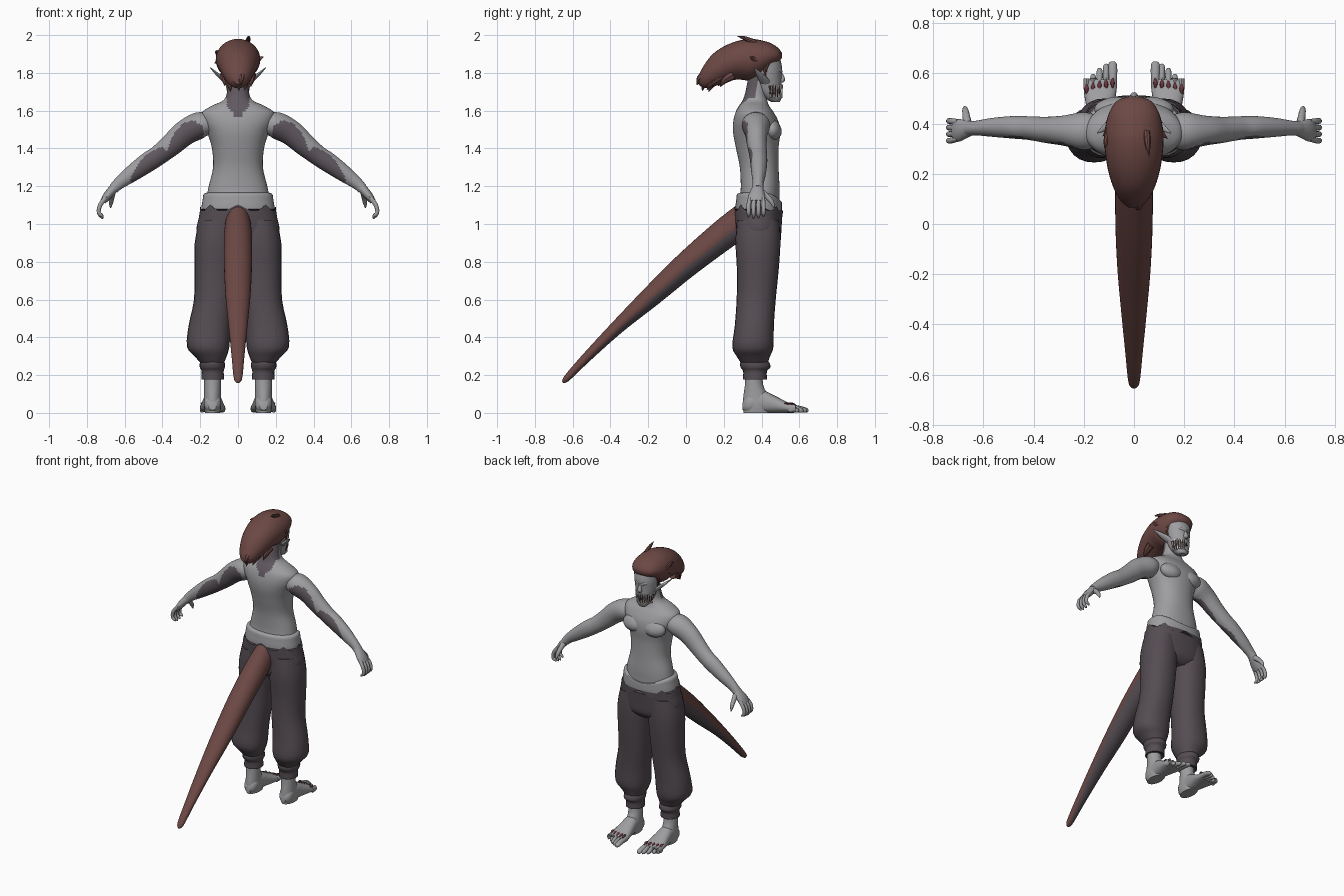
import bpy, bmesh, math
from mathutils import Vector

X, Y, Z = Vector((1, 0, 0)), Vector((0, 1, 0)), Vector((0, 0, 1))


def material(name, r, g, b):
    m = bpy.data.materials.new(name)
    lin = [(c / 255 / 12.92) if c < 10 else ((c / 255 + 0.055) / 1.055) ** 2.4 for c in (r, g, b)]
    m.diffuse_color = (*lin, 1)
    return m


SKIN = material("grey skin", 158, 158, 161)
HAIR = material("red brown hair", 108, 72, 68)
PANTS = material("charcoal cloth", 84, 76, 82)
PATCH = material("dark skin patch", 96, 88, 95)
TEETH = material("tooth white", 225, 222, 215)
MOUTH = material("mouth dark", 52, 38, 42)
NAIL = material("dark red", 105, 52, 62)


def finish(name, bm, mats, rule=None, mirror=False, angle=40):
    bmesh.ops.recalc_face_normals(bm, faces=bm.faces)
    bm.normal_update()
    if rule:
        for f in bm.faces:
            f.material_index = int(rule(f.calc_center_median(), f.normal))
    me = bpy.data.meshes.new(name)
    bm.to_mesh(me)
    bm.free()
    for m in mats:
        me.materials.append(m)
    ob = bpy.data.objects.new(name, me)
    bpy.context.collection.objects.link(ob)
    bpy.ops.object.select_all(action='DESELECT')
    ob.select_set(True)
    bpy.context.view_layer.objects.active = ob
    bpy.ops.object.shade_smooth_by_angle(angle=math.radians(angle))
    if mirror:
        ob.modifiers.new("mirror", 'MIRROR')
    return ob


def spline(rows, k):
    """Catmull-Rom rows of numbers, k steps per span."""
    out = []
    for i in range(len(rows) - 1):
        a, b, c, d = (rows[max(0, min(len(rows) - 1, i + o))] for o in (-1, 0, 1, 2))
        for s in range(k):
            t = s / k
            out.append([0.5 * (2 * q + (r - p) * t + (2 * p - 5 * q + 4 * r - w) * t * t
                               + (3 * q - p - 3 * r + w) * t ** 3) for p, q, r, w in zip(a, b, c, d)])
    return out + [list(rows[-1])]


def add_loft(bm, rows, ref=X, up=None, n=24, k=3, power=2.0, edit=None, caps=True):
    """rows: x, y, z, radius along ref, radius along up (up is square to the path by default)."""
    rows = spline(rows, k)
    pts = [Vector(r[:3]) for r in rows]
    rings = []
    for i, r in enumerate(rows):
        tan = (pts[min(i + 1, len(pts) - 1)] - pts[max(i - 1, 0)]).normalized()
        v = up or tan.cross(ref).normalized()
        ring = []
        for j in range(n):
            a = 2 * math.pi * j / n
            c, s = math.cos(a), math.sin(a)
            c = math.copysign(abs(c) ** (2 / power), c)
            s = math.copysign(abs(s) ** (2 / power), s)
            p = pts[i] + ref * max(r[3], .001) * c + v * max(r[4], .001) * s
            if edit:
                p = edit(p, a, i / (len(rows) - 1))
            ring.append(bm.verts.new(p))
        rings.append(ring)
    for a, b in zip(rings, rings[1:]):
        for j in range(n):
            bm.faces.new((a[j], a[(j + 1) % n], b[(j + 1) % n], b[j]))
    if caps:
        bm.faces.new(rings[0])
        bm.faces.new(rings[-1])


def loft(name, rows, mats, rule=None, mirror=False, angle=40, **kw):
    bm = bmesh.new()
    add_loft(bm, rows, **kw)
    return finish(name, bm, mats, rule, mirror, angle)


def column(rows):
    """z, x centre, half width, y back, y front -> loft rows."""
    return [(cx, (b + f) / 2, z, w, (f - b) / 2) for z, cx, w, b, f in rows]


# Torso and neck with a dark stripe down the nape
def nape(c, n):
    if c.z > 1.67:
        return n.y < 0
    return n.y < 0.2 and c.y < .4 and c.z > 1.55 and abs(c.x) < .06 * min(1, (c.z - 1.55) / .08)


loft("torso", column([
    (1.06, 0, .17, .275, .495), (1.14, 0, .165, .285, .495), (1.2, 0, .155, .29, .495),
    (1.3, 0, .132, .285, .49), (1.4, 0, .138, .265, .49), (1.48, 0, .162, .25, .498),
    (1.54, 0, .188, .25, .49), (1.59, 0, .19, .262, .465), (1.625, 0, .14, .28, .44),
    (1.655, 0, .078, .3, .43), (1.7, 0, .058, .315, .425), (1.78, 0, .056, .33, .44)]),
    [SKIN, PATCH], nape, up=Y, n=64, k=6, power=2.2)

# Chest muscles, low relief
loft("chest_muscle", [(.08, .40, 1.5, .03, .03), (.078, .45, 1.5, .08, .055), (.075, .485, 1.495, .066, .045),
                      (.072, .505, 1.49, .02, .015)], [SKIN], ref=X, up=Z, mirror=True)


# Hip band that dips in front
def band_edge(p, a, t):
    front = max(0, math.sin(a)) ** 3
    return p - Z * (.055 * front * t)


loft("hip_band", column([(1.0, 0, .195, .268, .502), (1.08, 0, .194, .262, .508), (1.13, 0, .187, .266, .508),
                         (1.16, 0, .18, .272, .505), (1.168, 0, .15, .3, .48)]),
     [SKIN], up=Y, n=48, power=2.2, edit=band_edge)


# Trousers: seat with a ragged waist
def ragged(p, a, t):
    if t < .999:
        return p
    saw = abs((a * 8 / (2 * math.pi)) % 1 - .5) * 2
    return p + Z * (.045 * (saw - .6) - .035 * max(0, math.sin(a)) ** 4)


loft("trouser_seat", column([(.86, 0, .10, .3, .46), (.9, 0, .19, .272, .498), (.97, 0, .219, .262, .505),
                             (1.03, 0, .208, .258, .509), (1.085, 0, .199, .257, .513)]),
     [PANTS], up=Y, n=64, power=2.3, edit=ragged)

# Trousers: baggy legs gathered into cuffs
loft("trouser_leg", column([
    (1.02, .11, .095, .27, .495), (.9, .117, .112, .262, .5), (.75, .122, .109, .27, .49),
    (.6, .128, .105, .268, .475), (.46, .15, .112, .258, .465), (.35, .158, .112, .245, .463),
    (.3, .145, .085, .268, .445), (.262, .136, .06, .293, .432)]),
    [PANTS], mirror=True, up=Y, power=2.2)
loft("trouser_cuff", column([(.28, .136, .056, .3, .425), (.265, .136, .066, .286, .442),
                             (.24, .136, .066, .29, .446), (.22, .134, .058, .303, .428),
                             (.178, .134, .06, .302, .428), (.18, .134, .045, .315, .415)]),
     [PANTS], mirror=True, up=Y)

# Ankles, feet and toes
loft("ankle", column([(.24, .135, .045, .315, .405), (.15, .135, .044, .312, .408), (.09, .135, .045, .304, .435),
                      (.04, .135, .046, .3, .45), (0, .135, .04, .305, .45)]), [SKIN], mirror=True, up=Y)
loft("foot", [(.135, .3, .035, .02, .02), (.135, .33, .05, .044, .05), (.135, .4, .06, .046, .06),
              (.135, .46, .048, .054, .048), (.135, .53, .03, .065, .03), (.135, .575, .02, .064, .02)],
     [SKIN], mirror=True, up=Z, power=2.3)
toes, nails = bmesh.new(), bmesh.new()
for i in range(5):
    x, tip, r = .085 + .026 * i, .648 - .006 * i * (1 + i * .6), .018 if i == 0 else .0125
    add_loft(toes, [(x, .54, .026, r, .02), (x, .58, .024, r, .018), (x, tip - .02, .016, r, .015),
                    (x, tip - .004, .013, r * .7, .01), (x, tip, .012, .002, .002)], up=Z, n=12)
    y = .562 - .006 * i
    add_loft(nails, [(x, y - .02, .05, .003, .002), (x, y, .05, .009, .006), (x, y + .02, .042, .002, .002)],
             up=Z, n=8)
finish("toes", toes, [SKIN], mirror=True)
finish("toe_marks", nails, [NAIL], mirror=True)


# Arms with dark patches on the rear underside
def arm_patch(c, n):
    d = n.dot(Vector((0, -.7, -.7)))
    return any(d > .2 + .7 * ((c.x - xc) / w) ** 2 for xc, w in ((.28, .1), (.47, .1)))


loft("arm", [(.14, .37, 1.525, .06, .05), (.2, .37, 1.523, .075, .07), (.28, .372, 1.483, .06, .067),
             (.35, .375, 1.422, .052, .06), (.42, .382, 1.365, .047, .053), (.48, .385, 1.325, .045, .052),
             (.56, .385, 1.268, .038, .044), (.63, .382, 1.215, .029, .032), (.66, .38, 1.185, .03, .027)],
     [SKIN, PATCH], arm_patch, mirror=True, ref=Y, n=40, k=6)

# Hands with curled fingers and a spread thumb
hand = bmesh.new()
add_loft(hand, [(.645, .38, 1.203, .026, .024), (.67, .377, 1.175, .036, .024), (.695, .373, 1.145, .045, .022),
                (.715, .372, 1.118, .042, .016)], ref=Y, n=16)
for i in range(4):
    y, low = .332 + .026 * i, 1.025 + .008 * abs(i - 1.3)
    add_loft(hand, [(.7, .34 + .022 * i, 1.14, .012, .013), (.73, y, 1.1, .012, .012), (.737, y, 1.06, .011, .011),
                    (.72, y, low + .008, .008, .008), (.714, y, low, .002, .002)], ref=Y, n=10)
add_loft(hand, [(.662, .395, 1.175, .018, .018), (.668, .43, 1.145, .015, .015), (.672, .455, 1.115, .012, .012),
                (.675, .468, 1.085, .003, .003)], ref=X, n=10)
finish("hand", hand, [SKIN], mirror=True)


# Head with an open dark mouth
def mouth(c, n):
    return 1.672 < c.z < 1.735 and c.y > .44 and n.y > -.1


loft("head", column([(1.645, 0, .025, .455, .495), (1.665, 0, .042, .42, .505), (1.70, 0, .056, .385, .502),
                     (1.74, 0, .066, .365, .505), (1.78, 0, .074, .355, .506), (1.83, 0, .08, .345, .508),
                     (1.88, 0, .08, .345, .495), (1.93, 0, .05, .37, .46)]),
     [SKIN, MOUTH], mouth, up=Y, n=48, k=6)
loft("nose", [(0, .495, 1.81, .008, .006), (0, .506, 1.785, .011, .012), (0, .511, 1.762, .016, .014),
              (0, .505, 1.748, .01, .008)], [SKIN], up=Y, n=12)
loft("brow", [(.008, .504, 1.806, .008, .008), (.035, .495, 1.815, .01, .01), (.064, .462, 1.832, .006, .008)],
     [SKIN], ref=Y, n=10, mirror=True)
loft("eye", [(.016, .5, 1.789, .004, .003), (.032, .493, 1.793, .006, .009), (.05, .477, 1.8, .004, .003)],
     [NAIL], ref=Y, n=10, mirror=True)

# Fangs around the jaw
teeth = bmesh.new()
for i in range(13):
    a = math.pi * (.02 + .96 * i / 12)
    x, y = .057 * math.cos(a), .447 + .062 * math.sin(a)
    for base, tip, s in ((1.738, 1.694, 1), (1.668, 1.708, .86)):
        add_loft(teeth, [(x * s, y - (1 - s) * .02, base, .0065, .006), (x * s, y, tip, .001, .001)],
                 up=Y, n=6, k=1)
finish("teeth", teeth, [TEETH])

# Pointed ears
loft("ear", [(.06, .42, 1.75, .028, .014), (.085, .405, 1.772, .027, .012), (.115, .385, 1.798, .017, .008),
             (.147, .362, 1.828, .002, .002)], [SKIN], ref=Y, n=14, mirror=True)

# Swept-back hair mass and loose locks
hair = bmesh.new()
add_loft(hair, [(0, y, (lo + hi) / 2, w, (hi - lo) / 2) for y, w, lo, hi in (
    (.508, .02, 1.88, 1.905), (.49, .068, 1.855, 1.93), (.45, .096, 1.825, 1.957), (.4, .112, 1.785, 1.972),
    (.34, .118, 1.76, 1.98), (.27, .113, 1.765, 1.968), (.2, .1, 1.748, 1.94), (.14, .08, 1.725, 1.898),
    (.095, .055, 1.72, 1.84), (.065, .022, 1.74, 1.785))], up=Z, n=32, k=4)
for x0, y0, z0, x1, y1, z1, r in (
        (0, .14, 1.79, .005, .085, 1.705, .03), (.05, .19, 1.79, .035, .11, 1.708, .028),
        (-.05, .19, 1.79, -.04, .12, 1.7, .028), (.07, .25, 1.79, .068, .18, 1.725, .026),
        (-.07, .25, 1.79, -.07, .17, 1.73, .026), (.02, .1, 1.79, .015, .058, 1.735, .022),
        (.05, .37, 1.96, .06, .27, 1.995, .014), (-.1, .38, 1.89, -.118, .3, 1.915, .016),
        (.1, .38, 1.86, .135, .34, 1.885, .014), (-.09, .4, 1.86, -.125, .35, 1.85, .014),
        (.078, .43, 1.85, .074, .425, 1.77, .014), (-.078, .43, 1.85, -.074, .425, 1.77, .014)):
    mid = ((x0 + x1) / 2, (y0 + y1) / 2 - .008, (z0 + z1) / 2 + .006)
    add_loft(hair, [(x0, y0, z0, r, r), (*mid, r * .75, r * .75), (x1, y1, z1, .001, .001)], n=8)
finish("hair", hair, [HAIR])


# Tapering tail, darker beneath
def belly(c, n):
    return n.dot(Vector((0, -.68, .73))) < -.12 - max(0, -.05 - c.y) * 1.5


loft("tail", [(0, .33, 1.04, .06, .085), (0, .2, .945, .074, .08), (0, 0, .782, .074, .068),
              (0, -.18, .62, .066, .055), (0, -.36, .457, .05, .037), (0, -.52, .3, .034, .026),
              (0, -.62, .195, .024, .019), (0, -.645, .168, .015, .012), (0, -.652, .16, .004, .003)],
     [HAIR, PANTS], belly, n=32, k=5)
